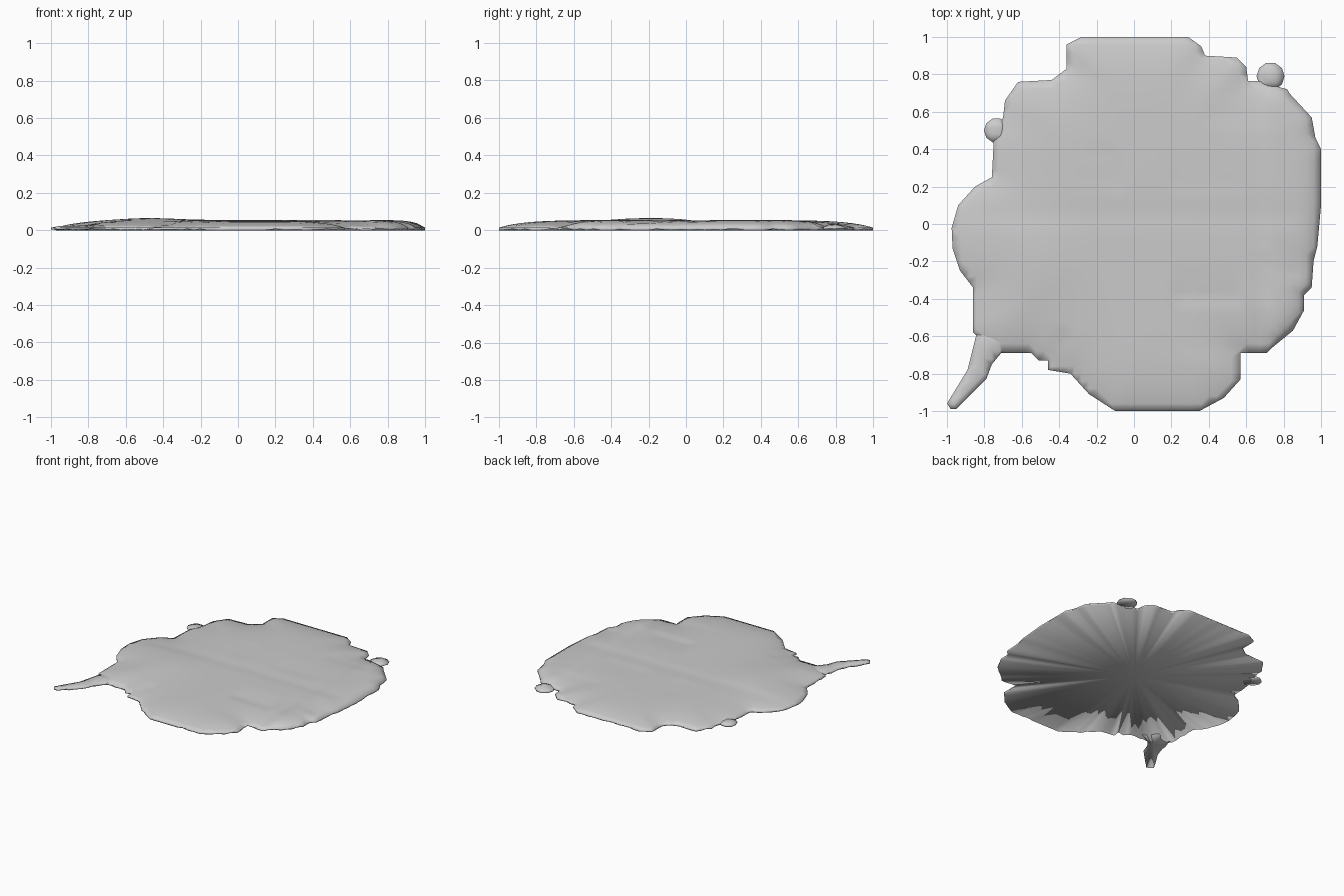
import bpy, bmesh, math, random
from mathutils import Vector
from mathutils.geometry import delaunay_2d_cdt, intersect_point_line

random.seed(4)
default_cube = bpy.data.objects.get("Cube")
if default_cube:
    bpy.data.objects.remove(default_cube, do_unlink=True)

# One plain grey stone colour
stone = bpy.data.materials.new("light_grey")
stone.use_nodes = True
grey = (0.6, 0.6, 0.6, 1)
stone.diffuse_color = grey
stone.node_tree.nodes["Principled BSDF"].inputs["Base Color"].default_value = grey

# Coastlines, counter-clockwise from above
COAST = [(1, .1), (1, .4), (.97, .46), (.95, .57), (.83, .7), (.82, .72), (.66, .765), (.61, .765),
         (.6, .84), (.55, .89), (.38, .9), (.36, .95), (.29, 1), (-.28, 1), (-.36, .96),
         (-.36, .83), (-.44, .77), (-.62, .76), (-.69, .66), (-.7, .57), (-.75, .44),
         (-.76, .25), (-.85, .2), (-.94, .1), (-.975, -.02), (-.97, -.13), (-.93, -.25),
         (-.86, -.34), (-.86, -.58), (-.77, -.66), (-.71, -.69), (-.55, -.69), (-.51, -.73),
         (-.46, -.73), (-.46, -.78), (-.34, -.8), (-.24, -.91), (-.1, -1), (.35, -1),
         (.48, -.93), (.57, -.83), (.57, -.69), (.71, -.69), (.74, -.66), (.85, -.57),
         (.91, -.46), (.91, -.38), (.95, -.34), (.96, -.2), (.98, -.12)]
SPIT = [(-.84, -.58), (-.89, -.78), (-1, -.96), (-.98, -.99), (-.95, -.99), (-.79, -.83),
        (-.76, -.75), (-.71, -.69), (-.62, -.64), (-.7, -.55)]

# Shallow tilted terraces: x from, x to, y from, y to, drop, axis and sign of the fall
TERRACES = [(.22, .57, -.43, -.2, .010, (0, -1)), (.57, .73, -.69, -.43, .010, (1, -1)),
            (.73, .9, -.3, -.06, .012, (1, -1)), (-.46, -.34, -.78, -.6, .008, (1, 0)),
            (-.11, -.06, .18, .4, .006, (1, -1)), (.19, .57, .2, .4, .003, (0, -1)),
            (-.35, -.1, .18, .42, .003, (1, 0)), (.07, .57, -.69, -.43, .003, (1, 0)),
            (.37, .8, .55, .72, .003, (0, -1)), (.57, .73, -.43, -.2, .004, (1, 0))]


def subdivide(outline, step):
    """Split long straight runs of a closed outline."""
    points = []
    for a, b in zip(outline, outline[1:] + outline[:1]):
        a, b = Vector(a), Vector(b)
        n = max(1, math.ceil((b - a).length / step))
        points += [a.lerp(b, i / n) for i in range(n)]
    return points


def circle(x, y, radius, sides=10):
    turns = [math.tau * i / sides for i in range(sides)]
    return [(x + radius * math.cos(t), y + radius * math.sin(t)) for t in turns]


def edge_distance(p, rim):
    best = 9
    for a, b in zip(rim, rim[1:] + rim[:1]):
        q, t = intersect_point_line(p, a, b)
        best = min(best, (p - a.lerp(b, min(1, max(0, t)))).length)
    return best


def inside(p, rim):
    hit = False
    for a, b in zip(rim, rim[1:] + rim[:1]):
        if (a.y > p.y) != (b.y > p.y) and p.x < a.x + (p.y - a.y) * (b.x - a.x) / (b.y - a.y):
            hit = not hit
    return hit


def height(p, d):
    """Gentle plateau, one swell, a valley line and the terraces."""
    reach = .05 if p.x > .7 else .13
    z = .014 + .041 * (1 - math.exp(-d / reach))
    inland = min(1, d / .15)
    z += .012 * inland * math.exp(-((p.x + .5) ** 2 + (p.y + .2) ** 2) / .05)
    gap = p.y - .02
    z -= .005 * inland * max(0, 1 - (gap / .15 if gap > 0 else -gap / .03))
    for x0, x1, y0, y1, drop, fall in TERRACES:
        if x0 < p.x < x1 and y0 < p.y < y1:
            u, v = (p.x - x0) / (x1 - x0), (p.y - y0) / (y1 - y0)
            slide = [(1 - t if f < 0 else t) for t, f in ((u, fall[0]), (v, fall[1])) if f]
            z -= drop * min(slide)
    return max(z, .012)


def landform(name, outline, centre, step=.05, spacing=.04, scale=1):
    rim = subdivide(outline, step)
    count = len(rim)
    points = list(rim)
    n = int(2 / spacing)
    for i in range(n + 1):
        for j in range(n + 1):
            p = Vector((i * spacing - 1, j * spacing - 1))
            if inside(p, rim) and edge_distance(p, rim) > spacing * .35:
                points.append(p)
    loop = [(i, (i + 1) % count) for i in range(count)]
    verts, _, faces, *_ = delaunay_2d_cdt(points, loop, [], 1, 1e-6)
    bm = bmesh.new()
    top = [bm.verts.new((p.x, p.y, scale * height(p, edge_distance(p, rim)))) for p in verts]
    for f in faces:
        bm.faces.new([top[i] for i in f])
    # thin wall below the rim and a fan-shaped underside
    base = [bm.verts.new((p.x, p.y, random.choice((0, 0, .003, .007)))) for p in rim]
    hub = bm.verts.new((*centre, 0))
    for a, b in loop:
        bm.faces.new((top[b], top[a], base[a], base[b]))
        bm.faces.new((base[b], base[a], hub))
    bmesh.ops.recalc_face_normals(bm, faces=bm.faces)
    mesh = bpy.data.meshes.new(name)
    bm.to_mesh(mesh)
    bm.free()
    mesh.shade_smooth()
    mesh.materials.append(stone)
    bpy.context.collection.objects.link(bpy.data.objects.new(name, mesh))


landform("island", COAST, (0, 0))
landform("spit", SPIT, (-.77, -.7))
landform("north_east_knob", circle(.73, .79, .075), (.73, .79), scale=.8)
landform("west_knob", circle(-.735, .5, .067), (-.735, .5), scale=.9)
